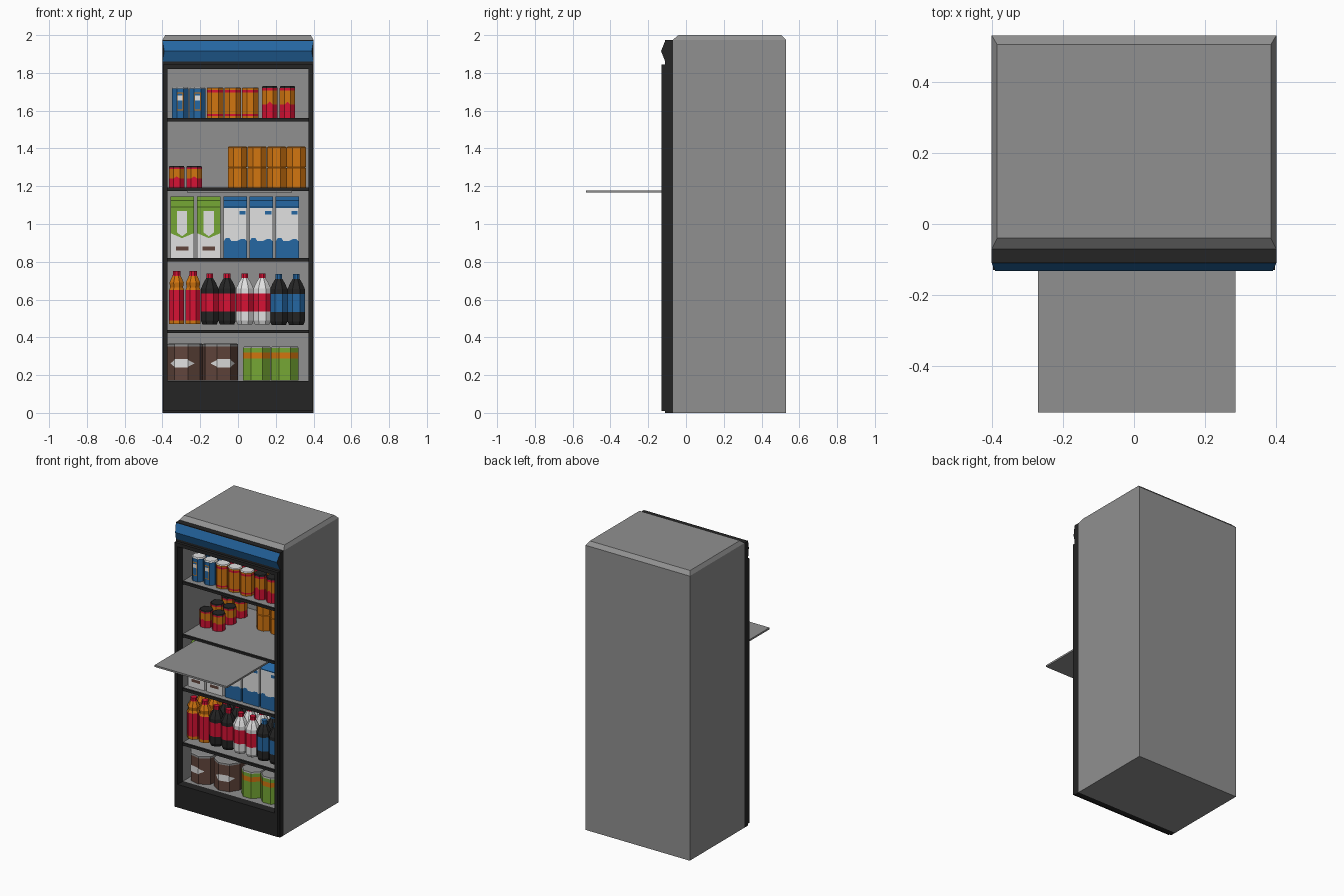
import bpy, bmesh, math
from mathutils import Matrix

cube = bpy.data.objects.get("Cube")
if cube:
    bpy.data.objects.remove(cube, do_unlink=True)

COLOURS = {
    "grey": (0.28, 0.28, 0.28), "black": (0.018, 0.018, 0.018),
    "blue": (0.018, 0.135, 0.36), "red": (0.68, 0.006, 0.035),
    "orange": (0.65, 0.18, 0.005), "green": (0.18, 0.39, 0.035),
    "brown": (0.12, 0.06, 0.045), "white": (0.75, 0.75, 0.75),
}
NAMES = list(COLOURS)
MATS = []
for label, rgb in COLOURS.items():
    m = bpy.data.materials.new(label)
    m.use_nodes = True
    m.diffuse_color = (*rgb, 1)
    m.node_tree.nodes["Principled BSDF"].inputs["Base Color"].default_value = (*rgb, 1)
    MATS.append(m)


def place(name, mesh, loc=(0, 0, 0), turn=0):
    ob = bpy.data.objects.new(name, mesh)
    ob.location = loc
    ob.rotation_euler.z = turn
    bpy.context.collection.objects.link(ob)
    return ob


def to_mesh(bm, name):
    mesh = bpy.data.meshes.new(name)
    bm.to_mesh(mesh)
    bm.free()
    for m in MATS:
        mesh.materials.append(m)
    return mesh


def face(bm, pts, colour):
    f = bm.faces.new([bm.verts.new(p) for p in pts])
    f.material_index = NAMES.index(colour)
    return f


def box(name, x, y, z, colour):
    bm = bmesh.new()
    size = Matrix.Diagonal((x[1] - x[0], y[1] - y[0], z[1] - z[0], 1))
    mid = Matrix.Translation([(a + b) / 2 for a, b in (x, y, z)])
    bmesh.ops.create_cube(bm, size=1, matrix=mid @ size)
    for f in bm.faces:
        f.material_index = NAMES.index(colour)
    return place(name, to_mesh(bm, name))


def loft(name, start, bands, sides=8, decals=()):
    """Stack rings (half width, half depth, height); each band ends in a ring and has a colour."""
    bm = bmesh.new()
    fix = 1 / math.cos(math.pi / sides)

    def ring(rx, ry, z):
        angles = [(i + 0.5) * math.tau / sides - math.pi / 2 for i in range(sides)]
        return [bm.verts.new((rx * fix * math.cos(a), ry * fix * math.sin(a), z)) for a in angles]

    low = ring(*start)
    bm.faces.new(low[::-1]).material_index = NAMES.index(bands[0][1])
    for dims, colour in bands:
        high = ring(*dims)
        for i in range(sides):
            j = (i + 1) % sides
            f = bm.faces.new((low[i], low[j], high[j], high[i]))
            f.material_index = NAMES.index(colour)
        low = high
    bm.faces.new(low).material_index = NAMES.index(bands[-1][1])
    # Decals follow the front facet and its two neighbours
    depth = start[1]
    flat = depth * math.tan(math.pi / sides)
    for layer, (pts, colour) in enumerate(decals):
        lift = 0.002 + 0.001 * layer
        face(bm, [(x, -depth - lift + max(0, abs(x) - flat), z) for x, z in pts], colour)
    return to_mesh(bm, name)


def turned(name, r0, bands, decals=()):
    return loft(name, (r0, r0, 0), [((r, r, z), c) for r, z, c in bands], 8, decals)


def rect(x0, x1, z0, z1):
    return [(x0, z0), (x1, z0), (x1, z1), (x0, z1)]


def rows(name, mesh, xs, ys, z, turns=None):
    for i, x in enumerate(xs):
        for y in ys:
            place(name, mesh, (x, y, z), turns[i] if turns else 0)


# Cabinet shell: outer skin with chamfered top, and an inner lining open at the front
W, IN, FRONT, BACK = 0.4, 0.372, -0.07, 0.53
bm = bmesh.new()


def loop(x, y0, y1, z):
    return [(-x, y0, z), (x, y0, z), (x, y1, z), (-x, y1, z)]


base, eave, top = loop(W, FRONT, BACK, 0), loop(W, FRONT, BACK, 1.975), loop(W - 0.015, -0.04, BACK - 0.025, 2)
face(bm, base[::-1], "grey")
face(bm, top, "grey")
for i in range(4):
    j = (i + 1) % 4
    face(bm, (eave[i], eave[j], top[j], top[i]), "grey")
    if i:
        face(bm, (base[i], base[j], eave[j], eave[i]), "grey")
floor, roof = loop(IN, FRONT, 0.48, 0.17), loop(IN, FRONT, 0.48, 1.82)
face(bm, floor, "grey")
face(bm, roof[::-1], "grey")
for i in (1, 2, 3):
    j = (i + 1) % 4
    face(bm, (floor[j], floor[i], roof[i], roof[j]), "grey")
place("cabinet_shell", to_mesh(bm, "cabinet_shell"))

# Black front frame with a second, raised door frame
for side, s in (("left", 1), ("right", -1)):
    box(side + "_post", sorted((s * IN, s * W)), (-0.11, FRONT), (0, 1.975), "black")
    box(side + "_door_stile", sorted((s * IN, s * 0.396)), (-0.13, -0.11), (0.01, 1.845), "black")
box("header", (-IN, IN), (-0.11, FRONT), (1.82, 1.975), "black")
box("kick_panel", (-IN, IN), (-0.11, FRONT), (0, 0.17), "black")
box("door_top_rail", (-IN, IN), (-0.13, -0.11), (1.82, 1.845), "black")
box("door_bottom_rail", (-IN, IN), (-0.13, -0.11), (0.01, 0.17), "black")

# Wedge shaped blue header sign
bm = bmesh.new()
ends = [[(s * W, -0.11, 1.97), (s * 0.39, -0.132, 1.915), (s * W, -0.11, 1.86)] for s in (-1, 1)]
for i in (0, 1):
    face(bm, (ends[0][i], ends[0][i + 1], ends[1][i + 1], ends[1][i]), "blue")
face(bm, ends[0][::-1], "black")
face(bm, ends[1], "black")
place("header_sign", to_mesh(bm, "header_sign"))

# Shelves and pulled out tray
for z in (1.56, 1.192, 0.82, 0.44):
    box("shelf", (-IN, IN), (-0.065, 0.48), (z - 0.016, z), "grey")
    box("shelf_edge", (-IN, IN), (-0.08, -0.065), (z - 0.018, z), "black")
box("tray", (-0.27, 0.285), (-0.53, -0.06), (1.166, 1.178), "grey")

# Top shelf cans
blue_can = turned("blue_can", 0.043, [(0.043, 0.157, "blue"), (0.037, 0.165, "white")], [
    (rect(-0.017, 0.017, 0.04, 0.135), "orange"),
    (rect(-0.013, 0.013, 0.045, 0.13), "blue"),
    (rect(-0.013, 0.013, 0.095, 0.12), "white")])
orange_can = turned("orange_can", 0.044, [
    (0.044, 0.012, "orange"), (0.044, 0.022, "red"), (0.044, 0.137, "orange"),
    (0.044, 0.15, "red"), (0.044, 0.16, "orange"), (0.038, 0.165, "white")])


def red_can(name, h):
    return turned(name, 0.041, [
        (0.041, h * 0.42, "red"), (0.041, h * 0.86, "orange"),
        (0.041, h * 0.94, "red"), (0.038, h, "black")], [
        ([(-0.017, h * 0.42), (0.017, h * 0.42), (0, h * 0.52)], "red")])


depth_rows = (0.01, 0.11, 0.21)
rows("blue_can", blue_can, (-0.306, -0.214), depth_rows, 1.56)
rows("orange_can", orange_can, (-0.121, -0.028, 0.065), depth_rows, 1.56)
rows("tall_red_can", red_can("tall_red_can", 0.17), (0.168, 0.262), depth_rows, 1.56)

# Second shelf: short red cans and stacked orange tins
rows("short_red_can", red_can("short_red_can", 0.115), (-0.325, -0.232), (0.12, 0.24, 0.36), 1.192)
tin = turned("orange_tin", 0.051, [(0.051, 0.104, "orange"), (0.046, 0.109, "orange")])
for z in (1.192, 1.301):
    rows("orange_tin", tin, (-0.003, 0.101, 0.205, 0.309), (0.3, 0.41), z)


# Gable topped cartons
def carton(name, split, low, mid, high, eave_z, decals):
    w, d = 0.062, 0.06
    return loft(name, (w, d, 0), [
        ((w, d, split), low), ((w, d, eave_z), mid), ((w, d, 0.27), high),
        ((w, 0.006, 0.305), high), ((w, 0.006, 0.325), high)], 4, decals)


green_carton = carton("green_carton", 0.13, "white", "green", "green", 0.25, [
    ([(-0.06, 0.131), (0, 0.105), (0.06, 0.131)], "green"),
    ([(0, 0.115), (0.027, 0.135), (0.027, 0.25), (-0.027, 0.25), (-0.027, 0.135)], "white"),
    (rect(-0.033, 0.033, 0.04, 0.06), "brown")])
blue_carton = carton("blue_carton", 0.09, "blue", "white", "blue", 0.265, [
    ([(-0.06, 0.09), (-0.02, 0.09), (-0.03, 0.105), (-0.05, 0.105)], "blue"),
    ([(0.01, 0.09), (0.06, 0.09), (0.05, 0.1), (0.03, 0.1)], "blue"),
    (rect(0.022, 0.055, 0.23, 0.25), "blue")])
carton_rows = (0.025, 0.165, 0.305)
rows("green_carton", green_carton, (-0.296, -0.155), carton_rows, 0.82)
rows("blue_carton", blue_carton, (-0.015, 0.122, 0.26), carton_rows, 0.82)


# Bottles
def bottle(name, body, label_colour, cap):
    return turned(name, 0.038, [
        (0.046, 0.02, body), (0.046, 0.07, body), (0.046, 0.075, label_colour),
        (0.046, 0.165, label_colour), (0.046, 0.19, body), (0.033, 0.22, body),
        (0.018, 0.245, body), (0.018, 0.25, cap), (0.018, 0.27, cap)])


juice = turned("juice_bottle", 0.04, [
    (0.04, 0.02, "orange"), (0.04, 0.18, "red"), (0.034, 0.195, "orange"),
    (0.038, 0.22, "orange"), (0.022, 0.255, "orange"), (0.02, 0.26, "red"), (0.02, 0.28, "red")])
bottle_rows = (-0.02, 0.08, 0.18, 0.28)
rows("juice_bottle", juice, (-0.325, -0.238), bottle_rows, 0.47)
rows("dark_red_bottle", bottle("dark_red_bottle", "black", "red", "red"), (-0.15, -0.058), bottle_rows, 0.468)
rows("clear_bottle", bottle("clear_bottle", "white", "red", "red"), (0.036, 0.128), bottle_rows, 0.468)
rows("dark_blue_bottle", bottle("dark_blue_bottle", "black", "blue", "blue"), (0.216, 0.308), bottle_rows, 0.465)

# Bottom shelf tins
brown_tin = turned("brown_tin", 0.089, [
    (0.089, 0.18, "brown"), (0.089, 0.192, "grey"), (0.08, 0.195, "grey")], [
    ([(-0.036, 0.068), (0.036, 0.068), (0.036, 0.112), (-0.036, 0.112)], "white"),
    ([(-0.066, 0.09), (-0.037, 0.072), (-0.037, 0.108)], "white"),
    ([(0.037, 0.072), (0.066, 0.09), (0.037, 0.108)], "white")])
green_tin = turned("green_tin", 0.073, [
    (0.073, 0.115, "green"), (0.073, 0.148, "orange"), (0.073, 0.172, "green"), (0.068, 0.18, "grey")])
rows("brown_tin", brown_tin, (-0.28, -0.095), (0.04, 0.24), 0.172, (-0.22, 0.22))
rows("green_tin", green_tin, (0.1, 0.248), (0.03, 0.19, 0.35), 0.172)
